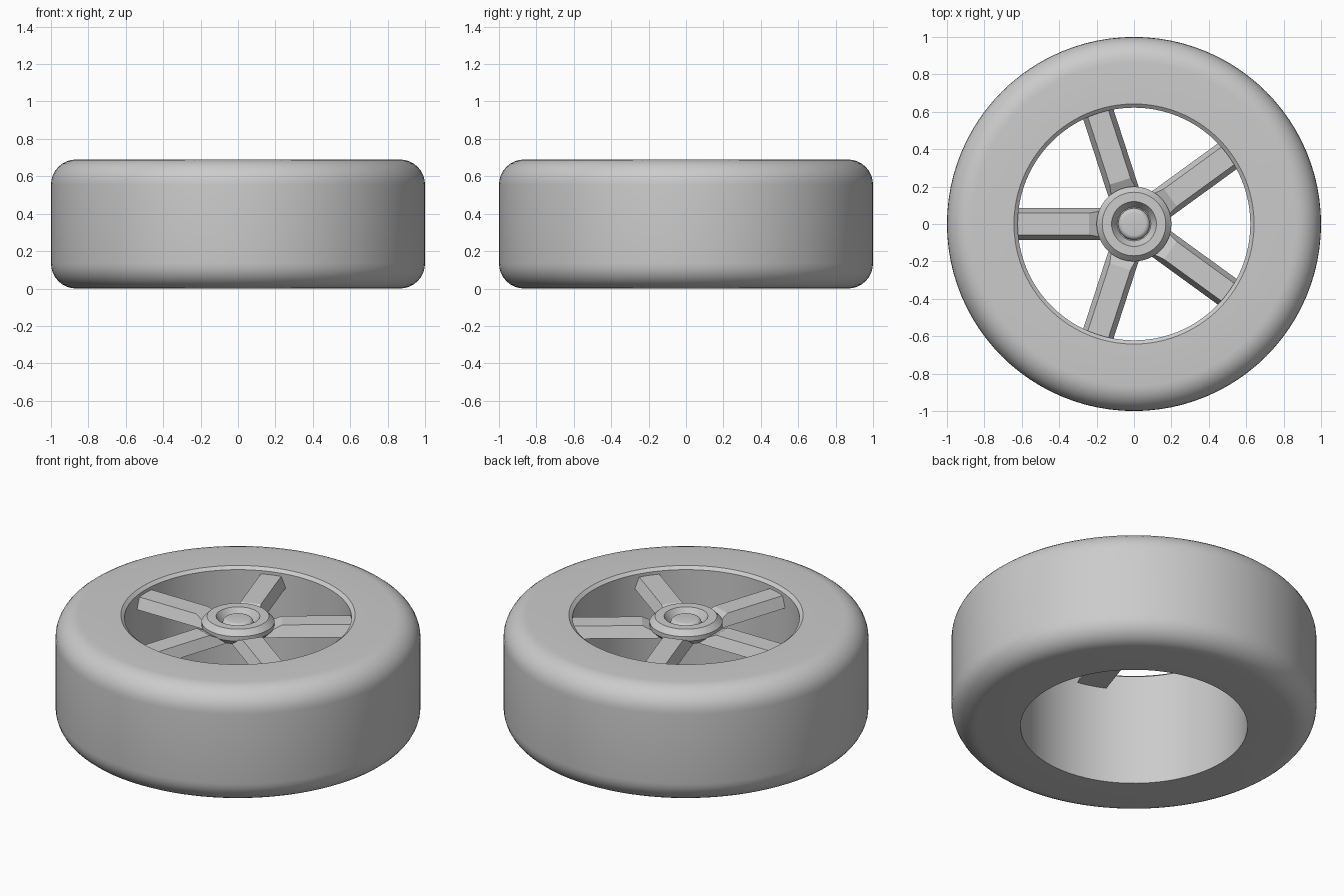
import bpy, bmesh, math
from mathutils import Matrix

cube = bpy.data.objects.get("Cube")
if cube:
    bpy.data.objects.remove(cube, do_unlink=True)

grey = bpy.data.materials.new("plain_grey")
grey.use_nodes = True
grey.diffuse_color = (0.6, 0.6, 0.6, 1)
grey.node_tree.nodes["Principled BSDF"].inputs["Base Color"].default_value = (0.6, 0.6, 0.6, 1)


def finish(bm, name, angle):
    """Turn a bmesh into a named, shaded object."""
    bmesh.ops.recalc_face_normals(bm, faces=bm.faces)
    mesh = bpy.data.meshes.new(name)
    bm.to_mesh(mesh)
    bm.free()
    mesh.materials.append(grey)
    obj = bpy.data.objects.new(name, mesh)
    bpy.context.collection.objects.link(obj)
    bpy.ops.object.select_all(action='DESELECT')
    obj.select_set(True)
    bpy.context.view_layer.objects.active = obj
    bpy.ops.object.shade_smooth_by_angle(angle=math.radians(angle))
    return obj


def lathe(name, profile, steps, closed=False, angle=30):
    """Revolve (radius, height) points around the z axis."""
    bm = bmesh.new()
    verts = [bm.verts.new((r, 0, z)) for r, z in profile]
    pairs = list(zip(verts, verts[1:]))
    if closed:
        pairs.append((verts[-1], verts[0]))
    edges = [bm.edges.new(p) for p in pairs]
    bmesh.ops.spin(bm, geom=verts + edges, cent=(0, 0, 0), axis=(0, 0, 1),
                   angle=math.tau, steps=steps, use_merge=True)
    bmesh.ops.remove_doubles(bm, verts=bm.verts, dist=0.0001)
    return finish(bm, name, angle)


def arc(cr, cz, radius, start, end, count=8):
    """Points of a rounded corner."""
    angles = [math.radians(start + (end - start) * i / count) for i in range(count + 1)]
    return [(cr + radius * math.cos(a), cz + radius * math.sin(a)) for a in angles]


HEIGHT, ROUND, BORE = 0.69, 0.135, 0.622

# Tyre with rounded shoulders, open bore and a small bevelled lip on top
tyre = [(BORE, 0)]
tyre += arc(1 - ROUND, ROUND, ROUND, -90, 0)
tyre += arc(1 - ROUND, HEIGHT - ROUND, ROUND, 0, 90)
tyre += [(0.642, HEIGHT), (BORE, HEIGHT - 0.016)]
lathe("tyre", tyre, 96, closed=True)

# Hub with a bevelled collar and a recessed centre
hub = [(0, 0.59), (0.165, 0.59), (0.2, 0.625), (0.2, 0.652), (0.17, 0.683),
       (0.12, 0.683), (0.09, 0.635), (0, 0.635)]
lathe("hub", hub, 48)

# Rounded centre cap sitting in the recess
cap = [(0.085, 0.63)] + arc(0.06, 0.645, 0.025, 0, 90, 5) + [(0, 0.672)]
lathe("centre_cap", cap, 32, angle=50)


# Five spokes: trapezoid bars that dip down into the hub
def spoke(index):
    bm = bmesh.new()
    sections = []
    for radius, top, half_top in ((0.15, 0.61, 0.075), (0.24, 0.655, 0.058), (0.63, 0.655, 0.058)):
        ring = ((-0.085, 0.59), (0.085, 0.59), (half_top, top), (-half_top, top))
        sections.append([bm.verts.new((radius, y, z)) for y, z in ring])
    for a, b in zip(sections, sections[1:]):
        for i in range(4):
            j = (i + 1) % 4
            bm.faces.new((a[i], a[j], b[j], b[i]))
    bm.faces.new(sections[0])
    bm.faces.new(sections[-1])
    turn = Matrix.Rotation(math.radians(36 + 72 * index), 4, 'Z')
    bmesh.ops.transform(bm, matrix=turn, verts=bm.verts)
    finish(bm, f"spoke_{index + 1}", 10)


for index in range(5):
    spoke(index)
